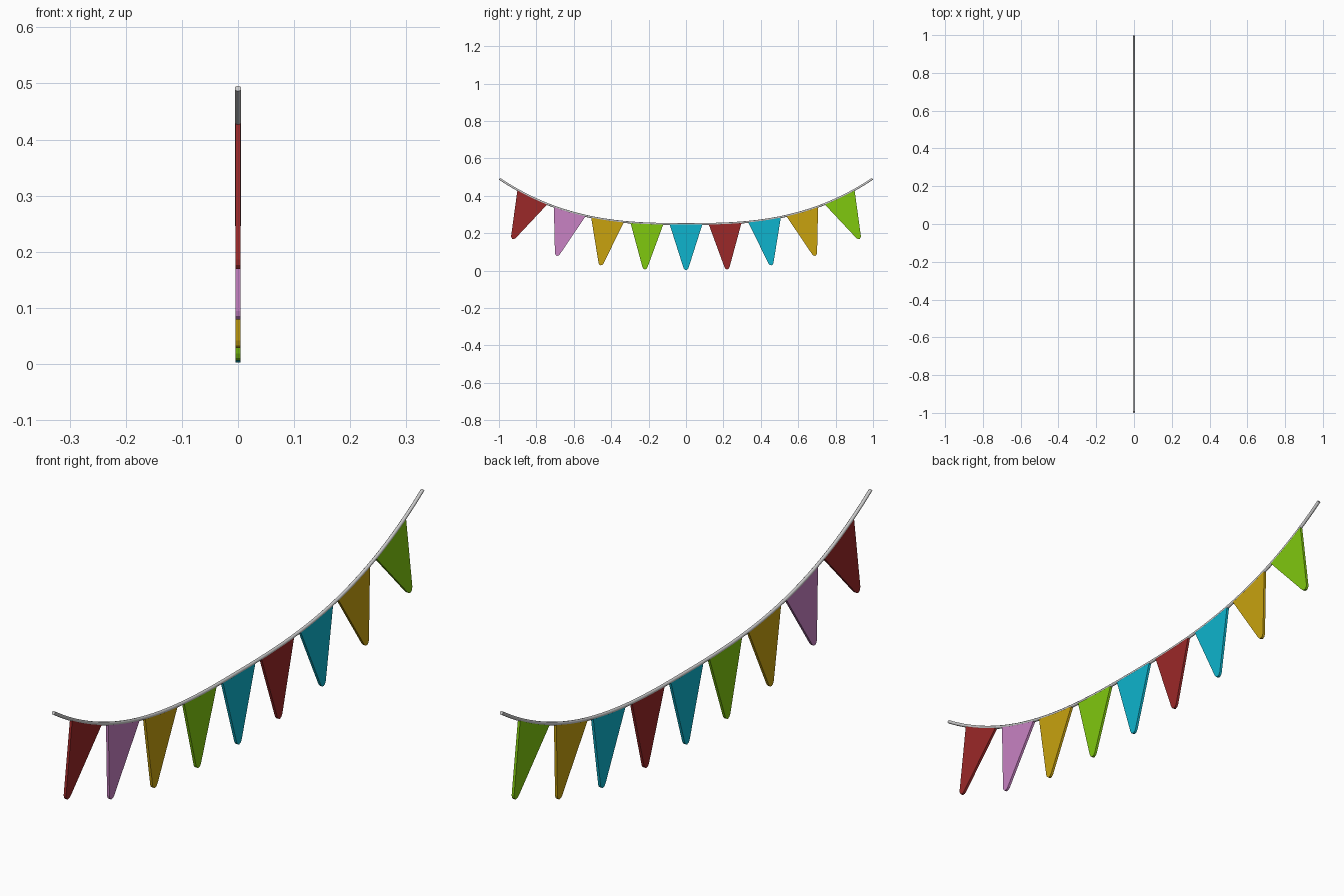
import bpy, bmesh, math
from mathutils import Matrix, Vector

if "Cube" in bpy.data.objects:
    bpy.data.objects.remove(bpy.data.objects["Cube"])

R = 0.006          # rope radius
THICK = 0.009      # flag thickness
END = 0.997


def sag(y):
    return 0.249 + 0.244 * abs(y) ** 2.75


def material(name, rgb):
    m = bpy.data.materials.new(name)
    lin = [((c / 255 + 0.055) / 1.055) ** 2.4 if c > 10 else c / 255 / 12.92 for c in rgb]
    m.diffuse_color = (*lin, 1)
    m.use_nodes = True
    m.node_tree.nodes["Principled BSDF"].inputs["Base Color"].default_value = m.diffuse_color
    return m


mats = {
    "red": material("red", (155, 40, 40)),
    "pink": material("pink", (200, 130, 195)),
    "gold": material("gold", (200, 162, 15)),
    "green": material("green", (128, 200, 15)),
    "cyan": material("cyan", (14, 180, 205)),
}

# Sagging rope: an eight-sided tube swept along the curve
N, SIDES = 48, 8
bm = bmesh.new()
rings = []
for i in range(N + 1):
    y = -END + 2 * END * i / N
    a = math.atan2(sag(y + 1e-3) - sag(y - 1e-3), 2e-3)
    ring = []
    for k in range(SIDES):
        t = 2 * math.pi * (k + 0.5) / SIDES
        u, v = R * math.cos(t), R * math.sin(t)
        ring.append(bm.verts.new((u, y - v * math.sin(a), sag(y) + v * math.cos(a))))
    rings.append(ring)
for r0, r1 in zip(rings, rings[1:]):
    for k in range(SIDES):
        j = (k + 1) % SIDES
        bm.faces.new((r0[k], r0[j], r1[j], r1[k]))
bm.faces.new(rings[0])
bm.faces.new(rings[-1])
bmesh.ops.recalc_face_normals(bm, faces=bm.faces)
me = bpy.data.meshes.new("rope")
bm.to_mesh(me)
bm.free()
rope = bpy.data.objects.new("rope", me)
bpy.context.collection.objects.link(rope)
bpy.context.view_layer.objects.active = rope
rope.select_set(True)
bpy.ops.object.shade_smooth_by_angle(angle=math.radians(50))
rope.select_set(False)

# Pennant outline (y, z): straight top, rounded tip
profile = [(-0.088, 0), (-0.0135, -0.234), (-0.0085, -0.242), (0, -0.246),
           (0.0085, -0.242), (0.0135, -0.234), (0.088, 0)]


def pennant(name, yc, mat):
    a = math.atan2(sag(yc + 0.08) - sag(yc - 0.08), 0.16)
    bm = bmesh.new()
    face = bm.faces.new([bm.verts.new((-THICK / 2, y, z)) for y, z in profile])
    ext = bmesh.ops.extrude_face_region(bm, geom=[face])
    verts = [g for g in ext["geom"] if isinstance(g, bmesh.types.BMVert)]
    bmesh.ops.translate(bm, verts=verts, vec=Vector((THICK, 0, 0)))
    bmesh.ops.recalc_face_normals(bm, faces=bm.faces)
    me = bpy.data.meshes.new(name)
    bm.to_mesh(me)
    bm.free()
    me.materials.append(mat)
    ob = bpy.data.objects.new(name, me)
    ob.matrix_world = Matrix.Translation((0, yc, sag(yc))) @ Matrix.Rotation(a, 4, 'X')
    bpy.context.collection.objects.link(ob)


# Nine pennants hung square to the rope
centres = [-0.822, -0.622, -0.42, -0.209, 0, 0.209, 0.42, 0.622, 0.822]
colours = ["red", "pink", "gold", "green", "cyan", "red", "cyan", "gold", "green"]
for i, (y, c) in enumerate(zip(centres, colours)):
    pennant(f"pennant_{i + 1}", y, mats[c])
